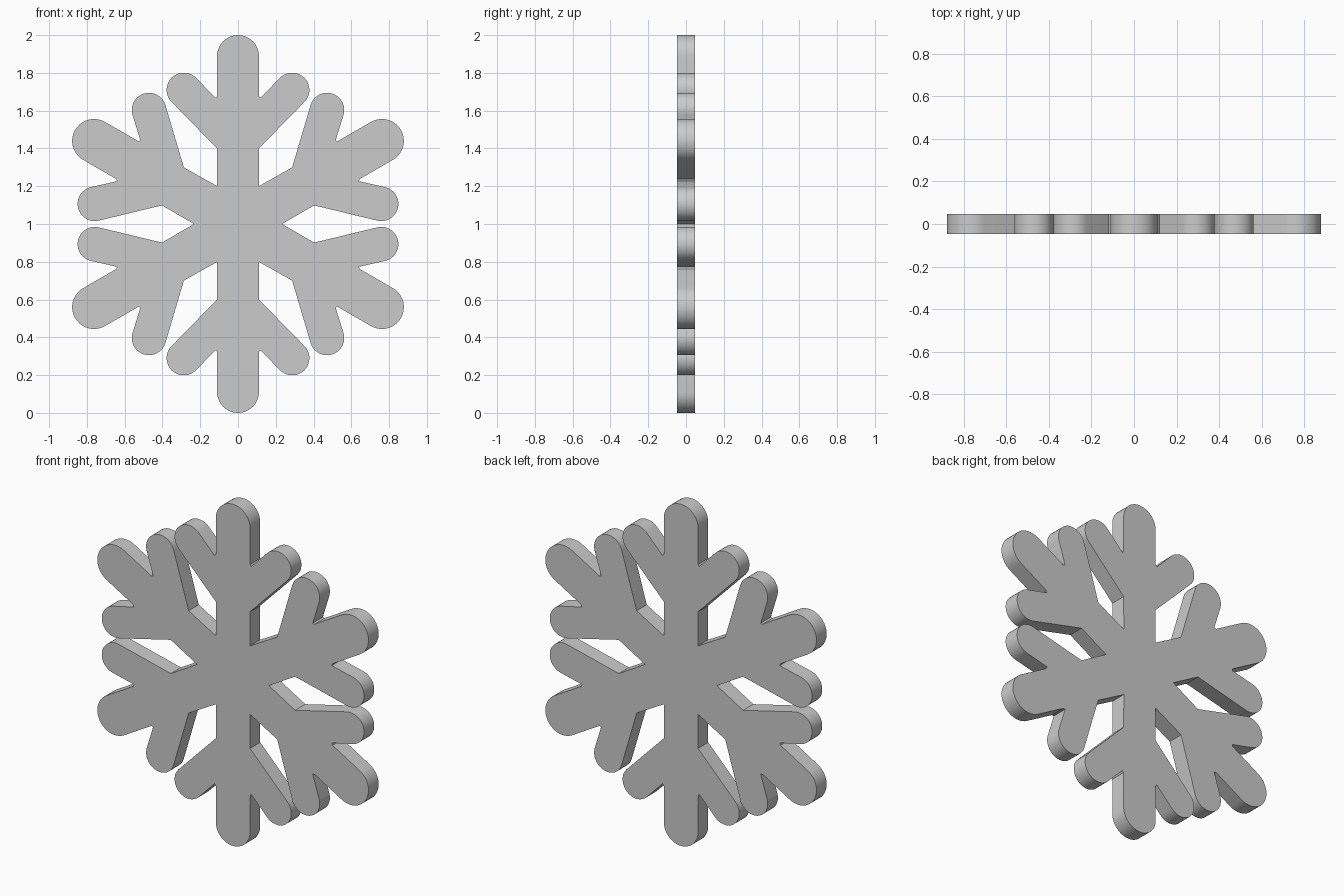
import bpy, bmesh
from math import sin, cos, radians

if "Cube" in bpy.data.objects:
    bpy.data.objects.remove(bpy.data.objects["Cube"])

HALF_DEPTH = 0.047


def arc(cx, cz, r, a0, a1, n):
    """Points along an arc from angle a0 to a1 (degrees)."""
    angles = [radians(a0 + (a1 - a0) * i / n) for i in range(n + 1)]
    return [(cx + r * cos(a), cz + r * sin(a)) for a in angles]


def arm_outline(w, length, junction):
    """Upright arm with two rounded 45 degree branches, left base to right base."""
    right = arc(0, length - w, w, 90, 0, 10)
    right += [(w, 0.678), (w + 0.008, 0.668)]
    right += arc(0.287, 0.71, 0.091, 135, -45, 18)
    right += [(w, junction)]
    left = [(-x, z) for x, z in reversed(right[1:])]
    return left + right


# Snowflake outline: six arms turned clockwise, joined at the inner corners
corners = [(0.11, 0.2), (0.233, 0), (0.11, -0.2),
           (-0.11, -0.2), (-0.233, 0), (-0.11, 0.2)]
outline = []
for k in range(6):
    upright = k % 3 == 0
    arm = arm_outline(0.111, 1.0, 0.40) if upright else arm_outline(0.116, 0.996, 0.398)
    c, s = cos(radians(60 * k)), sin(radians(60 * k))
    outline += [(x * c + z * s, z * c - x * s) for x, z in arm]
    outline.append(corners[k])

# Flat plate extruded through its thickness
bm = bmesh.new()
front = bm.faces.new([bm.verts.new((x, -HALF_DEPTH, z + 1)) for x, z in outline])
ext = bmesh.ops.extrude_face_region(bm, geom=[front], use_keep_orig=True)
for v in ext["geom"]:
    if isinstance(v, bmesh.types.BMVert):
        v.co.y = HALF_DEPTH
bmesh.ops.recalc_face_normals(bm, faces=bm.faces)

mesh = bpy.data.meshes.new("snowflake")
bm.to_mesh(mesh)
bm.free()
flake = bpy.data.objects.new("snowflake", mesh)
bpy.context.collection.objects.link(flake)
bpy.context.view_layer.objects.active = flake
flake.select_set(True)
bpy.ops.object.shade_smooth_by_angle(angle=radians(30))
